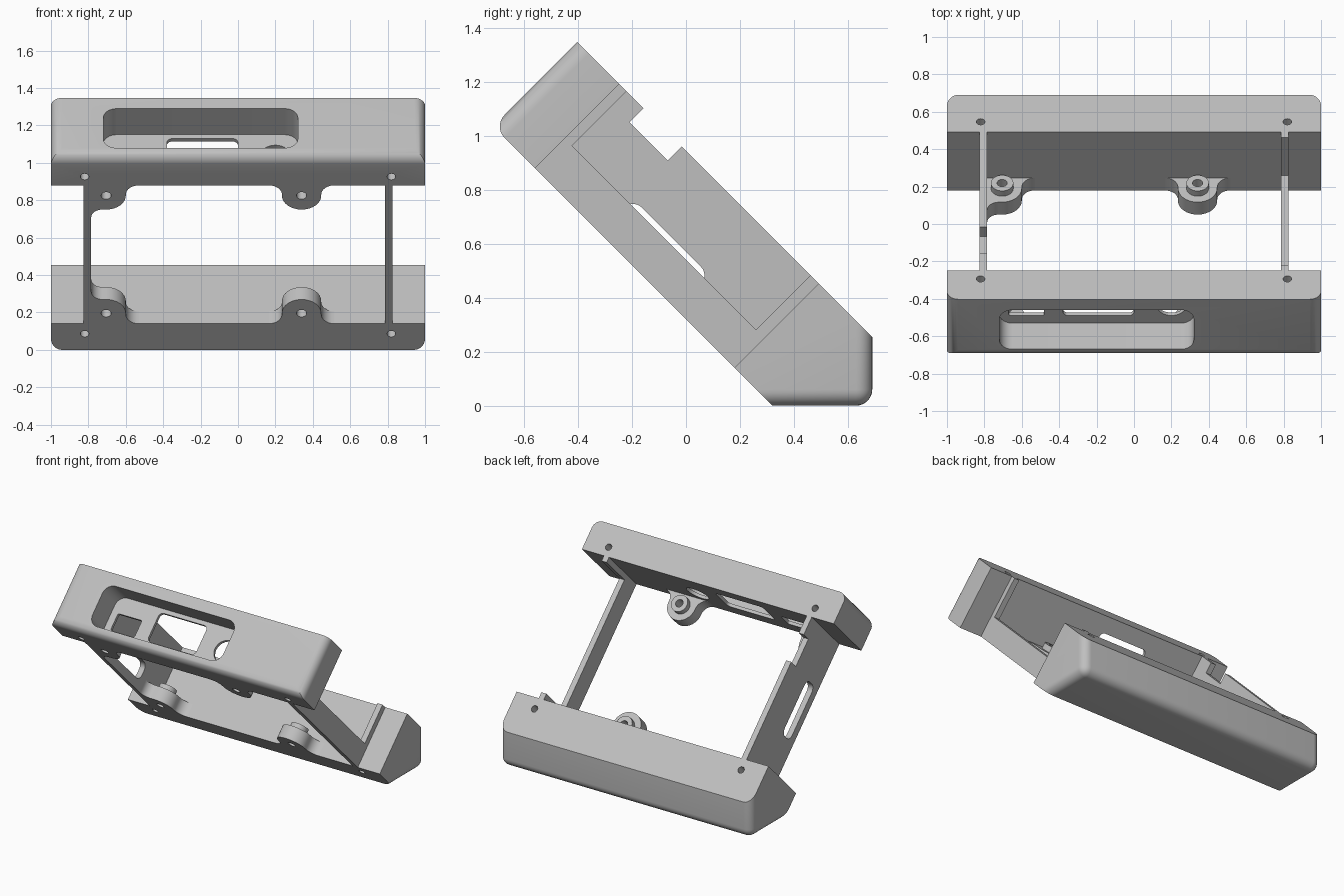
import bpy, bmesh
from math import cos, sin, pi, radians
from mathutils import Vector

if "Cube" in bpy.data.objects:
    bpy.data.objects.remove(bpy.data.objects["Cube"], do_unlink=True)

grey = bpy.data.materials.new("plain_grey")
grey.use_nodes = True
grey.diffuse_color = (0.52, 0.52, 0.52, 1)
grey.node_tree.nodes["Principled BSDF"].inputs["Base Color"].default_value = grey.diffuse_color

# Case frame: x across, u along the case, v through its thickness; tilted 45 degrees
TILT = radians(-45)
BOTTOM, TOP = 0.226, 0.668
HEAD_END, HEAD_IN, FOOT_IN = -1.237, -1.018, 0.028
WALL_IN, WALL_OUT = 0.785, 0.825
PLACE = {"x": lambda a, b, h: (h, a, b),
         "u": lambda a, b, h: (a, h, b),
         "v": lambda a, b, h: (a, b, h)}


def arc(cx, cy, r, start, end, n=8):
    angles = [radians(start + (end - start) * i / n) for i in range(n + 1)]
    return [(cx + r * cos(t), cy + r * sin(t)) for t in angles]


def circle(cx, cy, r):
    return arc(cx, cy, r, 0, 360, 32)[:-1]


def rect(a0, a1, b0, b1, r=0):
    if not r:
        return [(a0, b0), (a1, b0), (a1, b1), (a0, b1)]
    return (arc(a0 + r, b0 + r, r, 180, 270) + arc(a1 - r, b0 + r, r, 270, 360)
            + arc(a1 - r, b1 - r, r, 0, 90) + arc(a0 + r, b1 - r, r, 90, 180))


def prism(name, outline, axis, low, high, round_edge=None, radius=0.06):
    """Extrude an outline along one case axis, optionally rounding chosen edges."""
    bm = bmesh.new()
    place = PLACE[axis]
    base = bm.faces.new([bm.verts.new(place(a, b, low)) for a, b in outline])
    out = bmesh.ops.extrude_face_region(bm, geom=[base])
    shift = Vector(place(0, 0, high - low))
    for v in out["geom"]:
        if isinstance(v, bmesh.types.BMVert):
            v.co += shift
    bmesh.ops.recalc_face_normals(bm, faces=bm.faces)
    if round_edge:
        edges = [e for e in bm.edges if round_edge(*[v.co for v in e.verts])]
        bmesh.ops.bevel(bm, geom=edges, offset=radius, offset_type="OFFSET",
                        segments=7, profile=0.5, affect="EDGES")
        bmesh.ops.recalc_face_normals(bm, faces=bm.faces)
    mesh = bpy.data.meshes.new(name)
    bm.to_mesh(mesh)
    bm.free()
    mesh.materials.append(grey)
    ob = bpy.data.objects.new(name, mesh)
    bpy.context.collection.objects.link(ob)
    ob.rotation_euler.x = TILT
    return ob


def combine(target, tools, operation="DIFFERENCE"):
    """Apply booleans and discard the tools."""
    bpy.context.view_layer.update()
    bpy.context.view_layer.objects.active = target
    for tool in tools:
        tool.hide_render = True
        mod = target.modifiers.new("cut", "BOOLEAN")
        mod.operation, mod.solver, mod.object = operation, "EXACT", tool
        bpy.ops.object.modifier_apply(modifier=mod.name)
        bpy.data.objects.remove(tool, do_unlink=True)


def near(a, b):
    return abs(a - b) < 0.002


def screw_holes(u):
    return [prism("cutter", circle(x, u, 0.023), "v", 0, 1) for x in (-0.82, 0.82)]


# Head cap: rounded outer corners and lower end edge
def head_rounding(a, b):
    at_end = near(a.y, HEAD_END) and near(b.y, HEAD_END)
    return at_end and (near(a.x, b.x) or (near(a.z, BOTTOM) and near(b.z, BOTTOM)))


head = prism("head_cap", rect(HEAD_END, HEAD_IN, BOTTOM, TOP), "x", -1, 1, head_rounding)
recess = prism("cutter", rect(-0.72, 0.32, 0.29, 0.587, 0.07), "u", -1.4, -1.04)
ports = [rect(-0.67, -0.48, 0.347, 0.47, 0.012),
         rect(-0.38, 0.0, 0.347, 0.558, 0.03),
         circle(0.2, 0.428, 0.08)]
combine(head, [recess] + [prism("cutter", p, "u", -1.1, -0.95) for p in ports]
        + screw_holes(-1.083))

# Foot cap: wedge with a flat standing face and an upright back
FOOT = [(FOOT_IN, BOTTOM), (FOOT_IN, TOP), (0.308, TOP), (0.488, 0.488), (BOTTOM, BOTTOM)]


def foot_rounding(a, b):
    def on_ground(p):
        return near(p.y, p.z)

    def on_back(p):
        return near(p.y + p.z, 0.976)
    back = on_back(a) and on_back(b)
    ground = on_ground(a) and on_ground(b)
    return (back and ground) or (near(a.x, b.x) and (back or ground))


foot = prism("foot_cap", FOOT, "x", -1, 1, foot_rounding)
combine(foot, screw_holes(0.105))

# Side walls: one with a notch and slot, one cut low between its end tabs
right_wall = prism("right_wall", rect(HEAD_IN, FOOT_IN, BOTTOM, TOP), "x", -WALL_OUT, -WALL_IN)
combine(right_wall, [
    prism("cutter", rect(-0.891, -0.69, 0.594, 0.8), "x", -0.9, -0.7),
    prism("cutter", rect(-0.68, -0.28, 0.285, 0.403, 0.045), "x", -0.9, -0.7)])
left_wall = prism("left_wall", rect(HEAD_IN, FOOT_IN, BOTTOM, TOP), "x", WALL_IN, WALL_OUT)
combine(left_wall, [prism("cutter", rect(-0.98, -0.015, 0.382, 0.8), "x", 0.7, 0.9)])


# Mounting ears: round tabs flared into the caps, each with a raised drilled boss
def mounting_ear(name, x, cap_u, side, at_wall):
    r, flare, reach = 0.105, 0.07, 0.078
    half = arc(r + flare, flare, flare, 270, 180) + arc(0, reach, r, 0, 90)
    if at_wall:
        wall = -WALL_IN - x
        rest = arc(wall + 0.06, reach + r + 0.06, 0.06, 270, 180) + [(wall, 0)]
    else:
        rest = [(-a, t) for a, t in reversed(half[:-1])]
    outline = [(x + a, cap_u + side * t) for a, t in half + rest]
    centre = cap_u + side * reach
    ear = prism(name, outline, "v", BOTTOM, 0.32)
    boss = prism("boss", circle(x, centre, 0.06), "v", 0.3, 0.36)
    combine(ear, [boss], "UNION")
    combine(ear, [prism("cutter", circle(x, centre, 0.027), "v", 0, 1)])


for cap, cap_u, side in (("head", HEAD_IN, 1), ("foot", FOOT_IN, -1)):
    mounting_ear(cap + "_wall_ear", -0.705, cap_u, side, True)
    mounting_ear(cap + "_middle_ear", 0.34, cap_u, side, False)

# Smooth the rounded surfaces, keep the edges sharp
for ob in bpy.context.collection.objects:
    if ob.type == "MESH" and grey.name in ob.data.materials:
        bpy.ops.object.select_all(action="DESELECT")
        ob.select_set(True)
        bpy.context.view_layer.objects.active = ob
        bpy.ops.object.shade_smooth_by_angle(angle=radians(30))
